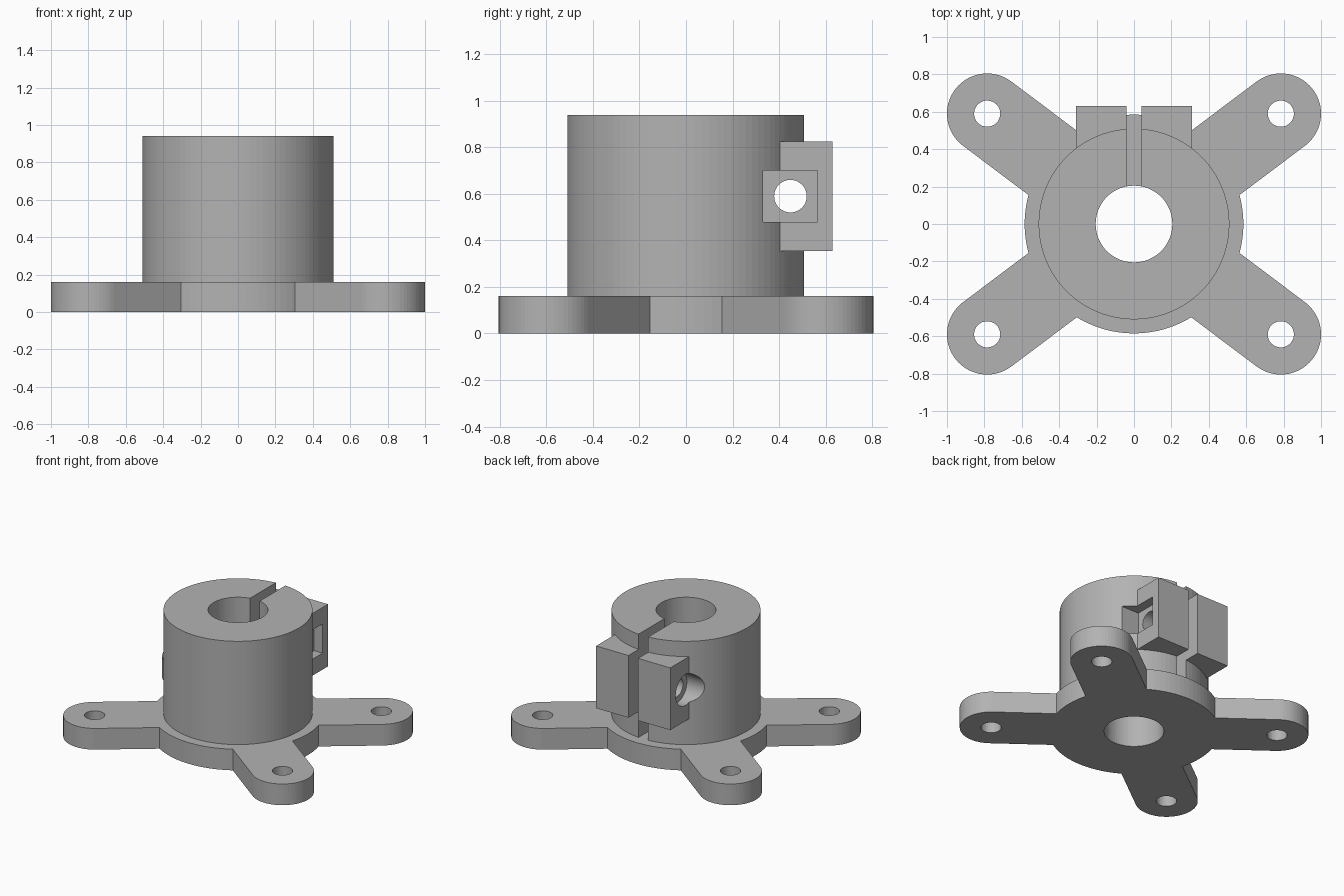
import bpy
import bmesh
from math import radians, atan2, hypot
from mathutils import Matrix, Vector

if "Cube" in bpy.data.objects:
    bpy.data.objects.remove(bpy.data.objects["Cube"], do_unlink=True)

grey = bpy.data.materials.new("plain_grey")
grey.use_nodes = True
COLOUR = (0.45, 0.45, 0.45, 1)
grey.diffuse_color = COLOUR
grey.node_tree.nodes["Principled BSDF"].inputs["Base Color"].default_value = COLOUR


def make_object(name, bm):
    mesh = bpy.data.meshes.new(name)
    bm.to_mesh(mesh)
    bm.free()
    mesh.materials.append(grey)
    obj = bpy.data.objects.new(name, mesh)
    bpy.context.collection.objects.link(obj)
    return obj


def cylinder(name, radius, start, end, sides=96):
    """Cylinder between two points."""
    start, end = Vector(start), Vector(end)
    axis = end - start
    turn = axis.to_track_quat('Z', 'Y').to_matrix().to_4x4()
    bm = bmesh.new()
    bmesh.ops.create_cone(bm, cap_ends=True, segments=sides, radius1=radius,
                          radius2=radius, depth=axis.length,
                          matrix=Matrix.Translation((start + end) / 2) @ turn)
    return make_object(name, bm)


def box(name, low, high, angle=0):
    """Box between two corners, turned about the z axis."""
    low, high = Vector(low), Vector(high)
    bm = bmesh.new()
    bmesh.ops.create_cube(bm, size=1, matrix=Matrix.Rotation(angle, 4, 'Z')
                          @ Matrix.Translation((low + high) / 2)
                          @ Matrix.Diagonal((*(high - low), 1)))
    return make_object(name, bm)


def combine(target, tool, operation):
    """Apply a boolean and remove the tool."""
    mod = target.modifiers.new("combine", 'BOOLEAN')
    mod.operation, mod.object, mod.solver = operation, tool, 'EXACT'
    graph = bpy.context.evaluated_depsgraph_get()
    graph.update()
    mesh = bpy.data.meshes.new_from_object(target.evaluated_get(graph))
    target.modifiers.clear()
    target.data = mesh
    bpy.data.objects.remove(tool, do_unlink=True)


BASE_TOP, HUB_TOP = 0.16, 0.94
ARM_X, ARM_Y, ARM_R = 0.785, 0.59, 0.215
BOLT_Y, BOLT_Z = 0.449, 0.59
EAR_X, SEAT_X = 0.31, 0.24

# Round base with four rounded arms
flange = cylinder("clamp_flange", 0.585, (0, 0, 0), (0, 0, BASE_TOP))
corners = [(sx * ARM_X, sy * ARM_Y) for sx in (-1, 1) for sy in (-1, 1)]
for x, y in corners:
    arm = box("arm", (0, -ARM_R, 0), (hypot(x, y), ARM_R, BASE_TOP), atan2(y, x))
    combine(flange, arm, 'UNION')
    combine(flange, cylinder("arm_end", ARM_R, (x, y, 0), (x, y, BASE_TOP), 64), 'UNION')
for x, y in corners:
    combine(flange, cylinder("arm_hole", 0.07, (x, y, -1), (x, y, 1), 32), 'DIFFERENCE')

# Hub with a pair of clamp ears, split by a slot
hub = cylinder("hub", 0.51, (0, 0, BASE_TOP), (0, 0, HUB_TOP))
combine(hub, box("ears", (-EAR_X, 0.25, 0.355), (EAR_X, 0.63, 0.825)), 'UNION')
combine(hub, box("slot", (-0.04, 0, 0), (0.04, 1, 2)), 'DIFFERENCE')

# Clamp bolt hole, square nut seat and round bolt head seat
combine(hub, cylinder("bolt_hole", 0.07, (-1, BOLT_Y, BOLT_Z), (1, BOLT_Y, BOLT_Z), 32),
        'DIFFERENCE')
combine(hub, box("nut_seat", (SEAT_X, BOLT_Y - 0.117, BOLT_Z - 0.11),
                 (1, BOLT_Y + 0.117, BOLT_Z + 0.11)), 'DIFFERENCE')
combine(hub, cylinder("head_seat", 0.117, (-1, BOLT_Y, BOLT_Z), (-SEAT_X, BOLT_Y, BOLT_Z), 48),
        'DIFFERENCE')

# Join the hub to the base and bore the shaft hole
combine(flange, hub, 'UNION')
combine(flange, cylinder("bore", 0.205, (0, 0, -1), (0, 0, 2), 64), 'DIFFERENCE')
